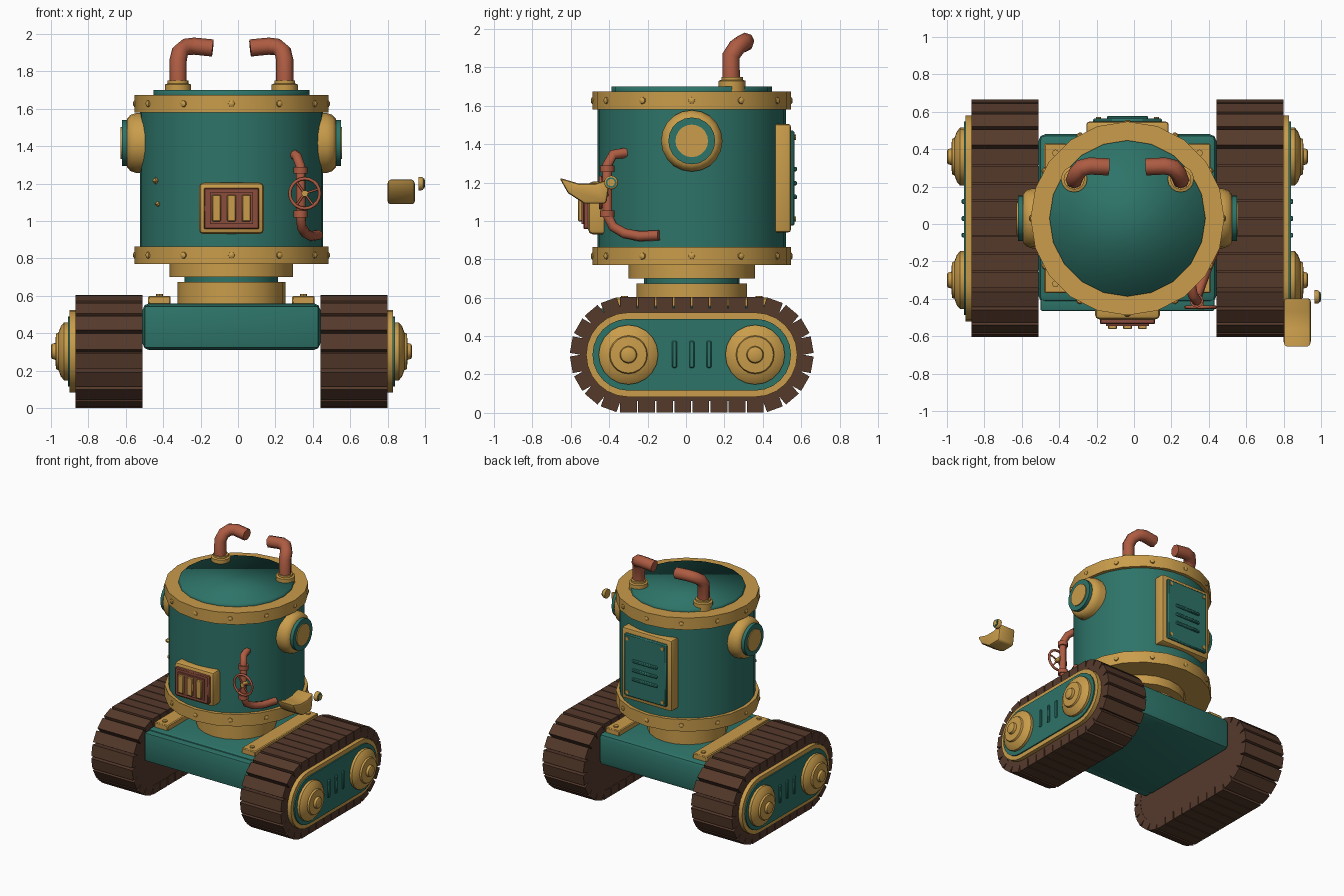
import bpy, bmesh
from math import pi, sin, cos
from mathutils import Vector, Matrix

if "Cube" in bpy.data.objects:
    bpy.data.objects.remove(bpy.data.objects["Cube"])

CENTRE = Vector((-0.035, 0.03, 0))   # the body axis; parts are placed relative to it
UP = Matrix.Identity(4)


def material(name, srgb):
    m = bpy.data.materials.new(name)
    col = [(c / 255) ** 2.2 for c in srgb] + [1]
    m.use_nodes = True
    m.diffuse_color = col
    m.node_tree.nodes["Principled BSDF"].inputs["Base Color"].default_value = col
    return m


teal = material("teal paint", (49, 115, 104))
brass = material("brass", (200, 155, 76))
copper = material("copper", (172, 92, 68))
dark_copper = material("dark copper", (138, 78, 62))
brown = material("track brown", (86, 60, 47))


def activate(ob):
    bpy.ops.object.select_all(action='DESELECT')
    ob.select_set(True)
    bpy.context.view_layer.objects.active = ob


def finish(name, bm, mat, bevel=0, segments=2, full_smooth=False):
    bmesh.ops.recalc_face_normals(bm, faces=bm.faces)
    me = bpy.data.meshes.new(name)
    bm.to_mesh(me)
    bm.free()
    ob = bpy.data.objects.new(name, me)
    ob.location = CENTRE
    bpy.context.collection.objects.link(ob)
    me.materials.append(mat)
    activate(ob)
    if bevel:
        mod = ob.modifiers.new("bevel", 'BEVEL')
        mod.width, mod.segments = bevel, segments
        bpy.ops.object.modifier_apply(modifier="bevel")
    if full_smooth:
        bpy.ops.object.shade_smooth()
    else:
        bpy.ops.object.shade_smooth_by_angle(angle=0.7)
    return ob


def lathe(name, profile, mat, loc=(0, 0, 0), axis=(0, 0, 1), sides=20, **kw):
    """Turn (radius, height) points round an axis and close both ends."""
    bm = bmesh.new()
    m = Matrix.Translation(loc) @ Vector((0, 0, 1)).rotation_difference(Vector(axis)).to_matrix().to_4x4()
    rings = []
    for r, h in profile:
        angles = [2 * pi * i / sides for i in range(sides)]
        rings.append([bm.verts.new(m @ Vector((r * cos(a), r * sin(a), h))) for a in angles])
    for a, b in zip(rings, rings[1:]):
        for i in range(sides):
            j = (i + 1) % sides
            bm.faces.new((a[i], a[j], b[j], b[i]))
    bm.faces.new(rings[0])
    bm.faces.new(rings[-1])
    return finish(name, bm, mat, **kw)


def disc(name, r, h0, h1, mat, **kw):
    return lathe(name, [(r, h0), (r, h1)], mat, **kw)


def box(name, lo, hi, mat, bevel=0, segments=2):
    lo, hi = Vector(lo), Vector(hi)
    bm = bmesh.new()
    m = Matrix.Translation((lo + hi) / 2) @ Matrix.Diagonal((*(hi - lo), 1))
    bmesh.ops.create_cube(bm, size=1, matrix=m)
    return finish(name, bm, mat, bevel, segments)


def extrude_x(name, outline, x0, x1, mat, **kw):
    """Extrude a closed (y, z) outline along x."""
    bm = bmesh.new()
    face = bm.faces.new([bm.verts.new((x0, y, z)) for y, z in outline])
    new = bmesh.ops.extrude_face_region(bm, geom=[face])["geom"]
    bmesh.ops.translate(bm, vec=(x1 - x0, 0, 0), verts=[v for v in new if isinstance(v, bmesh.types.BMVert)])
    return finish(name, bm, mat, **kw)


def tube(name, points, r, mat, cyclic=False):
    cu = bpy.data.curves.new(name, 'CURVE')
    cu.dimensions = '3D'
    cu.bevel_depth, cu.bevel_resolution, cu.use_fill_caps = r, 2, True
    sp = cu.splines.new('POLY')
    sp.points.add(len(points) - 1)
    for p, co in zip(sp.points, points):
        p.co = (*co, 1)
    sp.use_cyclic_u = cyclic
    ob = bpy.data.objects.new(name, cu)
    ob.location = CENTRE
    bpy.context.collection.objects.link(ob)
    cu.materials.append(mat)
    activate(ob)
    bpy.ops.object.convert(target='MESH')
    bpy.ops.object.shade_smooth_by_angle(angle=0.9)


# Body drum, rings, lid and neck
disc("body", 0.49, 0.8, 1.62, teal, sides=32)
for name, z in (("lower_ring", 0.77), ("upper_ring", 1.58)):
    disc(name, 0.518, z, z + 0.095, brass)
    for i in range(12):
        a = i * pi / 6
        d = Vector((cos(a), sin(a), 0))
        lathe(name + "_rivet", [(0.019, 0), (0.017, 0.012), (0.008, 0.018)], brass,
              loc=d * 0.508 + Vector((0, 0, z + 0.047)), axis=d, sides=8)
disc("lid", 0.417, 1.65, 1.7, teal, full_smooth=True)
disc("neck_base", 0.289, 0.55, 0.675, brass)
disc("neck_core", 0.25, 0.67, 0.71, teal)
disc("neck_collar", 0.33, 0.7, 0.78, brass)

# Chassis with a front plate and two riveted rails
box("chassis", (-0.475, -0.45, 0.31), (0.475, 0.45, 0.56), teal, 0.035)
box("front_plate", (-0.465, -0.495, 0.32), (0.465, -0.4, 0.545), teal, 0.01)

# Tracks, wheels and everything mirrored left and right
AXLE, HUB_Z = 0.33, 0.303


def stadium(r, steps=12):
    pts = []
    for sgn in (1, -1):
        for i in range(steps + 1):
            a = -pi / 2 + pi * i / steps
            pts.append((sgn * (AXLE + r * cos(a)), HUB_Z + sgn * r * sin(a)))
    return pts


def cleats(name, x):
    bm = bmesh.new()
    frames = []
    for i in range(7):
        y = -AXLE + 2 * AXLE * i / 7
        frames += [(y, 0, -pi / 2), (-y, 0, pi / 2)]
    for i in range(9):
        a = -pi / 2 + pi * i / 9
        frames += [(AXLE, 0, a), (-AXLE, 0, a + pi)]
    for y, _, a in frames:
        m = (Matrix.Translation((x, y, HUB_Z)) @ Matrix.Rotation(a, 4, 'X')
             @ Matrix.Translation((0, 0.267, 0)) @ Matrix.Diagonal((0.36, 0.07, 0.087, 1)))
        bmesh.ops.create_cube(bm, size=1, matrix=m)
    finish(name, bm, brown)


def porthole(name, s, loc, axis):
    kw = dict(loc=loc, axis=axis, sides=20)
    rim = [(0.16, -0.1), (0.16, -0.03), (0.15, 0), (0.13, 0.018), (0.1, 0.022)]
    lathe(name + "_rim", [(r * s, h * s) for r, h in rim], brass, **kw)
    disc(name + "_ring", 0.122 * s, 0, 0.045 * s, teal, **kw)
    disc(name + "_lens", 0.085 * s, 0, 0.052 * s, brass, **kw)


for side, s in (("left", 1), ("right", -1)):
    extrude_x(side + "_belt", stadium(0.242), s * 0.477, s * 0.833, brown)
    cleats(side + "_cleats", s * 0.655)
    extrude_x(side + "_track_rim", stadium(0.22), s * 0.8, s * 0.865, brass)
    extrude_x(side + "_track_plate", stadium(0.187), s * 0.81, s * 0.875, teal)
    for y in (-AXLE, AXLE):
        wheel = [(0.155, 0), (0.155, 0.035), (0.135, 0.052), (0.1, 0.065), (0.095, 0.078),
                 (0.045, 0.082), (0.04, 0.1), (0.03, 0.105)]
        lathe(side + "_wheel", wheel, brass, loc=(s * 0.86, y, HUB_Z), axis=(s, 0, 0))
    for y in (-0.09, 0, 0.09):
        xs = sorted((s * 0.86, s * 0.886))
        box(side + "_track_louver", (xs[0], y - 0.013, 0.235), (xs[1], y + 0.013, 0.375), teal, 0.005, 1)
    xs = sorted((s * 0.325, s * 0.445))
    box(side + "_rail", (xs[0], -0.4, 0.55), (xs[1], 0.4, 0.6), brass, 0.006, 1)
    for y in (-0.35, 0.35):
        disc(side + "_rail_rivet", 0.018, 0.595, 0.61, brass, loc=(s * 0.385, y, 0), sides=8)
    porthole(side + "_porthole", 1, (s * 0.54, 0, 1.417), (s, 0, 0))
    # Exhaust pipe on the lid
    lathe(side + "_flange", [(0.07, 1.675), (0.07, 1.73), (0.056, 1.735), (0.056, 1.75)], brass,
          loc=(s * 0.285, 0.21, 0), sides=16)
    path = [(0.285, 0.205, 1.72), (0.285, 0.205, 1.86), (0.275, 0.235, 1.905),
            (0.245, 0.27, 1.93), (0.2, 0.28, 1.935), (0.1, 0.275, 1.925)]
    tube(side + "_exhaust", [(s * x, y, z) for x, y, z in path], 0.046, copper)

# Front grille
box("grille_frame", (-0.174, -0.54, 0.93), (0.174, -0.42, 1.205), brass, 0.025)
box("grille_panel", (-0.148, -0.565, 0.957), (0.148, -0.5, 1.177), dark_copper, 0.006, 1)
box("grille_inset", (-0.115, -0.575, 0.985), (0.115, -0.5, 1.152), dark_copper)
for x in (-0.08, 0, 0.08):
    box("grille_bar", (x - 0.023, -0.592, 0.998), (x + 0.023, -0.5, 1.14), brass, 0.004, 1)

# Back service panel
box("panel_frame", (-0.22, 0.42, 0.94), (0.22, 0.517, 1.505), brass, 0.015)
box("panel_door", (-0.185, 0.5, 0.975), (0.185, 0.535, 1.47), teal, 0.008, 1)
for z in (1.125, 1.197, 1.27):
    box("panel_louver", (-0.11, 0.52, z - 0.012), (0.11, 0.548, z + 0.012), teal, 0.006, 1)
for x in (-0.155, 0.155):
    for z in (1.01, 1.435):
        disc("panel_rivet", 0.014, 0, 0.012, brass, loc=(x, 0.53, z), axis=(0, 1, 0), sides=8)

# Valve pipe with collars and a handwheel
tube("valve_pipe", [(0.335, -0.34, 1.355), (0.35, -0.41, 1.345), (0.37, -0.44, 1.29), (0.37, -0.44, 1.03),
                    (0.375, -0.41, 0.97), (0.395, -0.35, 0.935), (0.425, -0.27, 0.92),
                    (0.465, -0.17, 0.925)], 0.027, copper)
for z in (1.02, 1.255):
    disc("valve_collar", 0.037, z, z + 0.035, copper, loc=(0.37, -0.44, 0), sides=12)
hub = Vector((0.392, -0.475, 1.147))
rim = [hub + Vector((cos(a), 0, sin(a))) * 0.08 for a in [i * pi / 10 for i in range(20)]]
tube("handwheel_rim", rim, 0.009, copper, cyclic=True)
for i in (1, 7, 13, 17):
    tube("handwheel_spoke", [hub, rim[i]], 0.006, copper)
disc("handwheel_hub", 0.018, -0.04, 0.012, brass, loc=hub, axis=(0, -1, 0), sides=10)

# Small brass studs where an arm is missing
for x, z in ((-0.405, 1.215), (-0.39, 1.09)):
    lathe("side_stud", [(0.02, 0), (0.005, 0.02)], brass, loc=(x, -0.285, z), axis=(0, -1, 0), sides=4)

# Detached hand with a small round joint
extrude_x("hand", [(-0.69, 1.225), (-0.59, 1.195), (-0.5, 1.195), (-0.425, 1.22), (-0.445, 1.09),
                   (-0.56, 1.09), (-0.645, 1.145)], 0.835, 0.98, brass, bevel=0.015)
porthole("hand_joint", 0.225, (1.022, -0.42, 1.2), (1, 0, 0))
